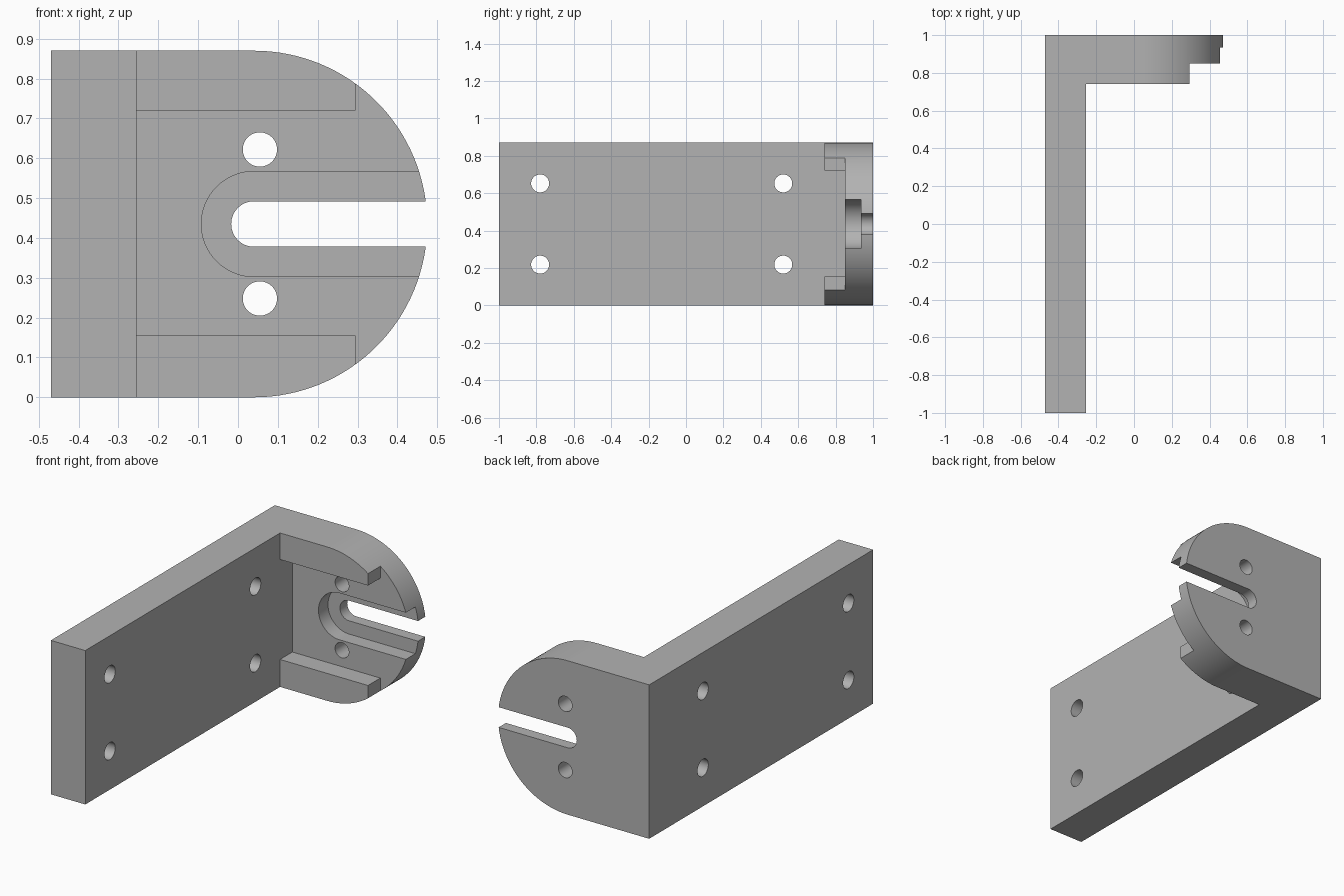
import bpy, bmesh, math
from mathutils import Vector

cube = bpy.data.objects.get("Cube")
if cube:
    bpy.data.objects.remove(cube, do_unlink=True)

grey = bpy.data.materials.new("plain grey")
grey.use_nodes = True
colour = (0.45, 0.45, 0.45, 1)
grey.diffuse_color = colour
grey.node_tree.nodes["Principled BSDF"].inputs["Base Color"].default_value = colour

HEIGHT = 0.87
MID = HEIGHT / 2
LEFT, INNER = -0.47, -0.255      # faces of the long arm
ROUND_X = 0.04                   # centre of the rounded end and the slot


def arc(x, z, r, start, end, steps=48):
    angles = [math.radians(start + (end - start) * i / steps) for i in range(steps + 1)]
    return [(x + r * math.cos(a), z + r * math.sin(a)) for a in angles]


def prism(name, outline, low, high, axis="y"):
    """Extrude an outline: (x, z) along y, or (y, z) along x."""
    bm = bmesh.new()
    place = (lambda u, v: (u, low, v)) if axis == "y" else (lambda u, v: (low, u, v))
    step = Vector((0, high - low, 0)) if axis == "y" else Vector((high - low, 0, 0))
    face = bm.faces.new([bm.verts.new(place(u, v)) for u, v in outline])
    extruded = bmesh.ops.extrude_face_region(bm, geom=[face])["geom"]
    bmesh.ops.translate(bm, vec=step, verts=[g for g in extruded if isinstance(g, bmesh.types.BMVert)])
    bmesh.ops.recalc_face_normals(bm, faces=bm.faces)
    mesh = bpy.data.meshes.new(name)
    bm.to_mesh(mesh)
    bm.free()
    mesh.materials.append(grey)
    obj = bpy.data.objects.new(name, mesh)
    bpy.context.collection.objects.link(obj)
    return obj


def rect(u0, u1, v0, v1):
    return [(u0, v0), (u1, v0), (u1, v1), (u0, v1)]


def circle(u, v, r):
    return arc(u, v, r, 0, 360)[:-1]


def slot(r):
    return arc(ROUND_X, MID, r, 90, 270) + [(0.6, MID - r), (0.6, MID + r)]


# Bracket body: square on one side, half round on the other
body = prism("angle_bracket", [(LEFT, HEIGHT), (LEFT, 0)] + arc(ROUND_X, MID, MID, -90, 90, 64), -1, 1)

cutters = [
    # Space beside the long arm
    prism("arm_clearance", rect(INNER, 0.6, -0.1, 1), -1.1, 0.74),
    # Recess between the two ribs, and beyond their ends
    prism("rib_recess", [(INNER, 0.155), (0.295, 0.155), (0.295, -0.1), (0.6, -0.1),
                         (0.6, 1), (0.295, 1), (0.295, 0.72), (INNER, 0.72)], 0.7, 0.85),
    # Stepped open slot
    prism("wide_slot", slot(0.132), 0.8, 0.935),
    prism("narrow_slot", slot(0.057), 0.8, 1.1),
]
for side in (-1, 1):
    cutters.append(prism("plate_hole", circle(0.055, MID + side * 0.187, 0.043), 0.8, 1.1))
    for y in (-0.78, 0.52):
        cutters.append(prism("arm_hole", circle(y, MID + side * 0.217, 0.048), -0.6, -0.1, "x"))

# Carve the body, then discard the cutters
bpy.context.view_layer.objects.active = body
body.select_set(True)
for cutter in cutters:
    cutter.hide_render = True
    mod = body.modifiers.new("cut", "BOOLEAN")
    mod.operation = "DIFFERENCE"
    mod.solver = "EXACT"
    mod.object = cutter
    bpy.ops.object.modifier_apply(modifier=mod.name)
    bpy.data.objects.remove(cutter, do_unlink=True)

bpy.ops.object.shade_smooth_by_angle(angle=math.radians(30))
